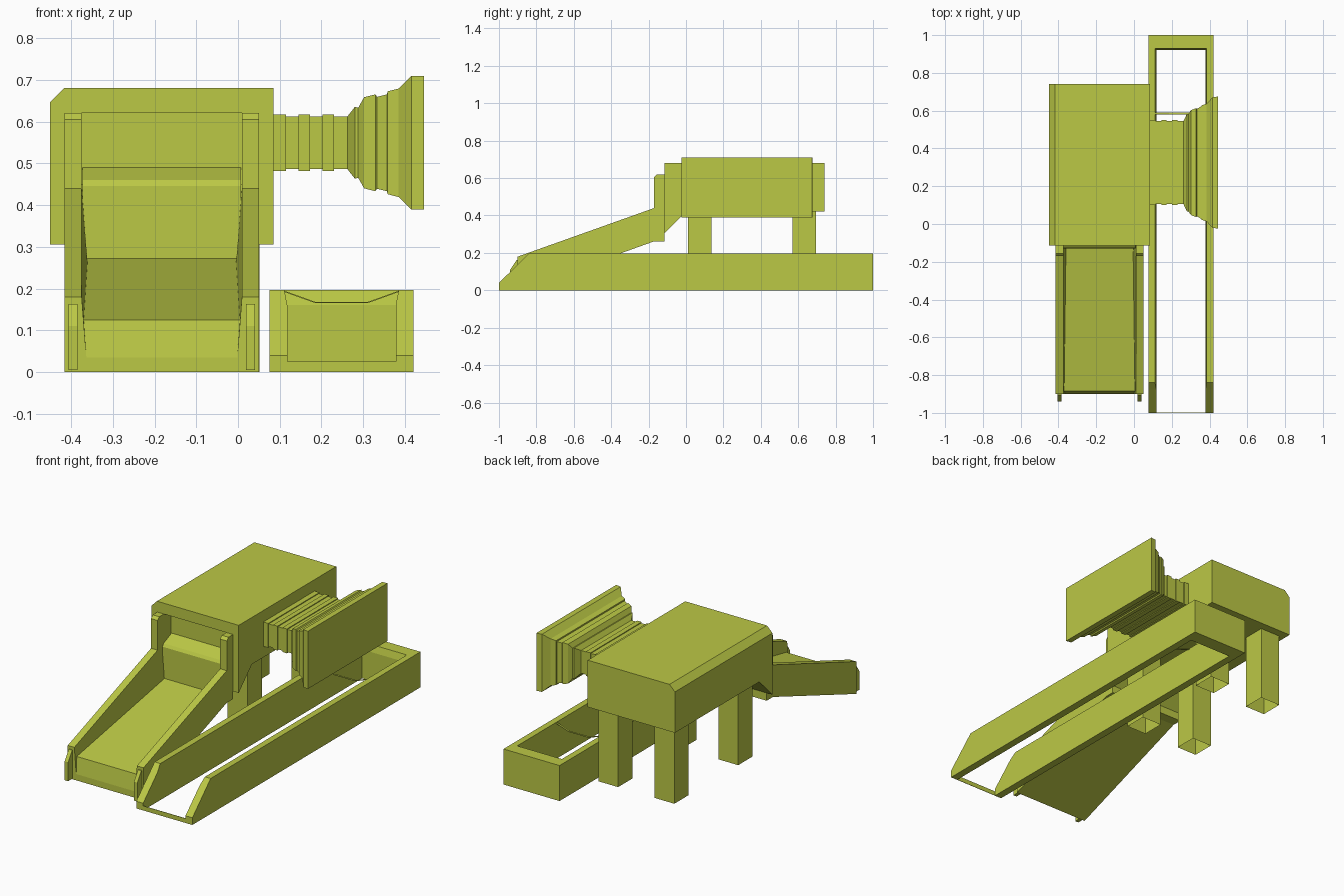
import bpy, bmesh

if "Cube" in bpy.data.objects:
    bpy.data.objects.remove(bpy.data.objects["Cube"])

mat = bpy.data.materials.new("lime_paint")
mat.diffuse_color = (0.50, 0.58, 0.06, 1)
mat.use_nodes = True
mat.node_tree.nodes["Principled BSDF"].inputs["Base Color"].default_value = mat.diffuse_color


def loft(name, rings, caps=True):
    """Join equal-length closed rings of points into a flat-shaded solid."""
    bm = bmesh.new()
    vs = [[bm.verts.new(p) for p in r] for r in rings]
    n = len(rings[0])
    for a, b in zip(vs, vs[1:]):
        for i in range(n):
            j = (i + 1) % n
            bm.faces.new((a[i], a[j], b[j], b[i]))
    if caps:
        bm.faces.new(vs[0][::-1])
        bm.faces.new(vs[-1])
    bmesh.ops.recalc_face_normals(bm, faces=bm.faces)
    me = bpy.data.meshes.new(name)
    bm.to_mesh(me)
    bm.free()
    me.materials.append(mat)
    ob = bpy.data.objects.new(name, me)
    bpy.context.collection.objects.link(ob)
    return ob


def prism(name, prof, x0, x1):
    """Extrude a (y, z) profile along x."""
    return loft(name, [[(x, y, z) for y, z in prof] for x in (x0, x1)])


def box(name, x0, x1, y0, y1, z0, z1):
    return prism(name, [(y0, z0), (y1, z0), (y1, z1), (y0, z1)], x0, x1)


def wall(name, prof, cx, side, outer, inner):
    """Side wall whose inner face has its own offset at each profile point."""
    return loft(name, [[(cx + side * outer, y, z) for y, z in prof],
                       [(cx + side * i, y, z) for (y, z), i in zip(prof, inner)]])


# Main hood with one chamfered top edge and a lower front skirt
hood = prism("hood", [(-.115, .305), (0, .42), (.74, .42), (.74, .68), (-.115, .68)], -.45, .085)
bm = bmesh.new()
bm.from_mesh(hood.data)
edge = [e for e in bm.edges if all(v.co.x < -.44 and v.co.z > .67 for v in e.verts)]
bmesh.ops.bevel(bm, geom=edge, offset=.033, segments=1, affect='EDGES')
bm.to_mesh(hood.data)
bm.free()

# Recess in the hood front above the chute
cutter = box("recess_cutter", -.375, .01, -.2, -.05, .45, .62)
cutter.hide_render = True
cutter.display_type = 'WIRE'
cut = hood.modifiers.new("recess", 'BOOLEAN')
cut.operation = 'DIFFERENCE'
cut.solver = 'EXACT'
cut.object = cutter

# Four legs, open at the foot
for x in (-.415, -.07):
    for y in (.01, .57):
        z_rings = [[(x, y, z), (x + .122, y, z), (x + .122, y + .125, z), (x, y + .125, z)]
                   for z in (0, .42)]
        loft("leg", z_rings, caps=False)

# Chute walls, posts and end hooks, mirrored about the chute centre
CX = -.1825
for s in (-1, 1):
    wall("chute_wall", [(-.9, 0), (-.17, .262), (-.115, .262), (-.115, .44), (-.17, .44), (-.9, .18)],
         CX, s, .2325, (.178, .178, .178, .192, .192, .192))
    wall("chute_post", [(-.17, .44), (-.115, .44), (-.115, .62), (-.155, .62), (-.17, .605)],
         CX, s, .2325, (.192,) * 5)
    wall("end_hook", [(-.9, .005), (-.94, .005), (-.94, .11), (-.905, .163), (-.9, .163)],
         CX, s, .223, (.202,) * 5)

# Chute bed with front lip, sloping floor, back panel and sill
prism("chute_bed", [(-.9, 0), (-.9, .035), (-.885, .125), (-.13, .272), (-.13, .445), (-.12, .46),
                    (-.05, .49), (-.05, .43), (-.115, .40), (-.115, .262), (-.17, .262)],
      CX - .19, CX + .19)

# Stepped bellows and flared mouth: (x, half width in y, half height in z)
steps = [(.08, .225, .0675), (.115, .225, .0675), (.115, .22, .063), (.145, .22, .063),
         (.145, .225, .0675), (.172, .225, .0675), (.172, .22, .063), (.202, .22, .063),
         (.202, .225, .0675), (.23, .225, .0675), (.23, .22, .063), (.262, .22, .063),
         (.28, .258, .086), (.288, .258, .084), (.302, .278, .109), (.329, .288, .116),
         (.333, .285, .110), (.357, .298, .116), (.358, .303, .123), (.385, .312, .130),
         (.415, .345, .160), (.446, .35, .160)]
loft("flared_bellows", [[(x, .325 - w, .549 - h), (x, .325 + w, .549 - h),
                         (x, .325 + w, .549 + h), (x, .325 - w, .549 + h)] for x, w, h in steps])

# Bottomless trough: two side rails, back block, thin front plate
TX = .248
for s in (-1, 1):
    wall("trough_rail", [(-1, 0), (1, 0), (1, .16), (1, .197), (-.84, .197), (-.877, .16), (-1, .04)],
         TX, s, .172, (.13, .13, .13, .137, .137, .13, .13))
prism("trough_back", [(.92, 0), (1, 0), (1, .197), (.93, .197), (.92, .16)], TX - .138, TX + .138)
box("trough_front_plate", TX - .132, TX + .132, -1, -.998, 0, .025)

# Sagging strap across the trough
loft("trough_strap", [[(x, y, z + d) for y, d in ((.58, 0), (.59, 0), (.59, .003), (.58, .003))]
                      for x, z in ((.11, .192), (.185, .165), (.311, .165), (.386, .192))])
